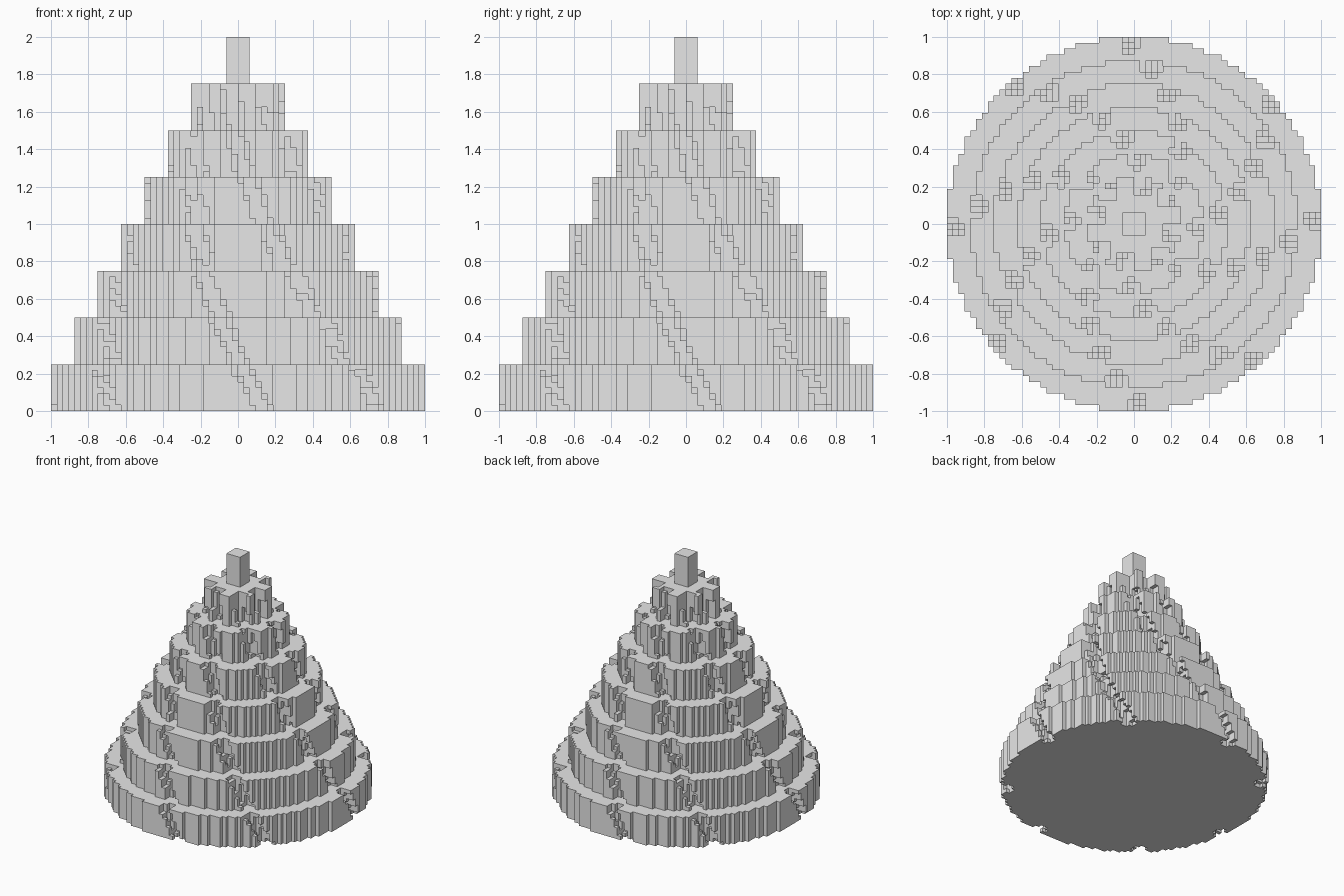
import bpy, bmesh, math
from mathutils import Vector

old = bpy.data.objects.get("Cube")
if old:
    bpy.data.objects.remove(old, do_unlink=True)

UNIT = 1 / 32          # edge of one block
TIERS = 8
TIER_H = 8             # blocks per tier
GROOVES = 8

stone = bpy.data.materials.new("light_grey")
stone.use_nodes = True
grey = (0.8, 0.8, 0.8, 1)
stone.diffuse_color = grey
stone.node_tree.nodes["Principled BSDF"].inputs["Base Color"].default_value = grey


def groove_centres(layer, radius):
    """Points where the winding grooves cut the wall on one layer."""
    z = (layer + 0.5) * UNIT
    twist = 8 - 28 * z - 4 * z * z
    points = []
    for i in range(GROOVES):
        angle = math.radians(i * 45 + twist - 5 * (i % 2))
        points.append(Vector((math.cos(angle), math.sin(angle))) * (radius - 1))
    return points


def layer_cells(layer):
    """Blocks of one round layer, with the grooves carved out."""
    tier = layer // TIER_H
    if tier == TIERS - 1:      # square finial
        return {(x, y, layer) for x in range(-2, 2) for y in range(-2, 2)}
    radius = 32 - 4 * tier
    cuts = groove_centres(layer, radius)
    cells = set()
    for x in range(-radius, radius):
        for y in range(-radius, radius):
            p = Vector((x + 0.5, y + 0.5))
            if p.length > radius:
                continue
            if p.length > radius - 4 and any((p - c).length < 1.75 for c in cuts):
                continue
            cells.add((x, y, layer))
    return cells


cells = set()
for layer in range(TIERS * TIER_H):
    cells |= layer_cells(layer)

# Skin the blocks: one quad on every exposed side
bm = bmesh.new()
corners = {}


def corner(key):
    if key not in corners:
        corners[key] = bm.verts.new(Vector(key) * UNIT)
    return corners[key]


for cell in cells:
    for axis in range(3):
        u, v = (axis + 1) % 3, (axis + 2) % 3
        for side in (0, 1):
            beside = list(cell)
            beside[axis] += 2 * side - 1
            if tuple(beside) in cells:
                continue
            quad = []
            for du, dv in ((0, 0), (1, 0), (1, 1), (0, 1)):
                k = list(cell)
                k[axis] += side
                k[u] += du
                k[v] += dv
                quad.append(corner(tuple(k)))
            bm.faces.new(quad if side else quad[::-1])

mesh = bpy.data.meshes.new("stepped_cone")
bm.to_mesh(mesh)
bm.free()
mesh.materials.append(stone)
cone = bpy.data.objects.new("stepped_cone", mesh)
bpy.context.collection.objects.link(cone)
